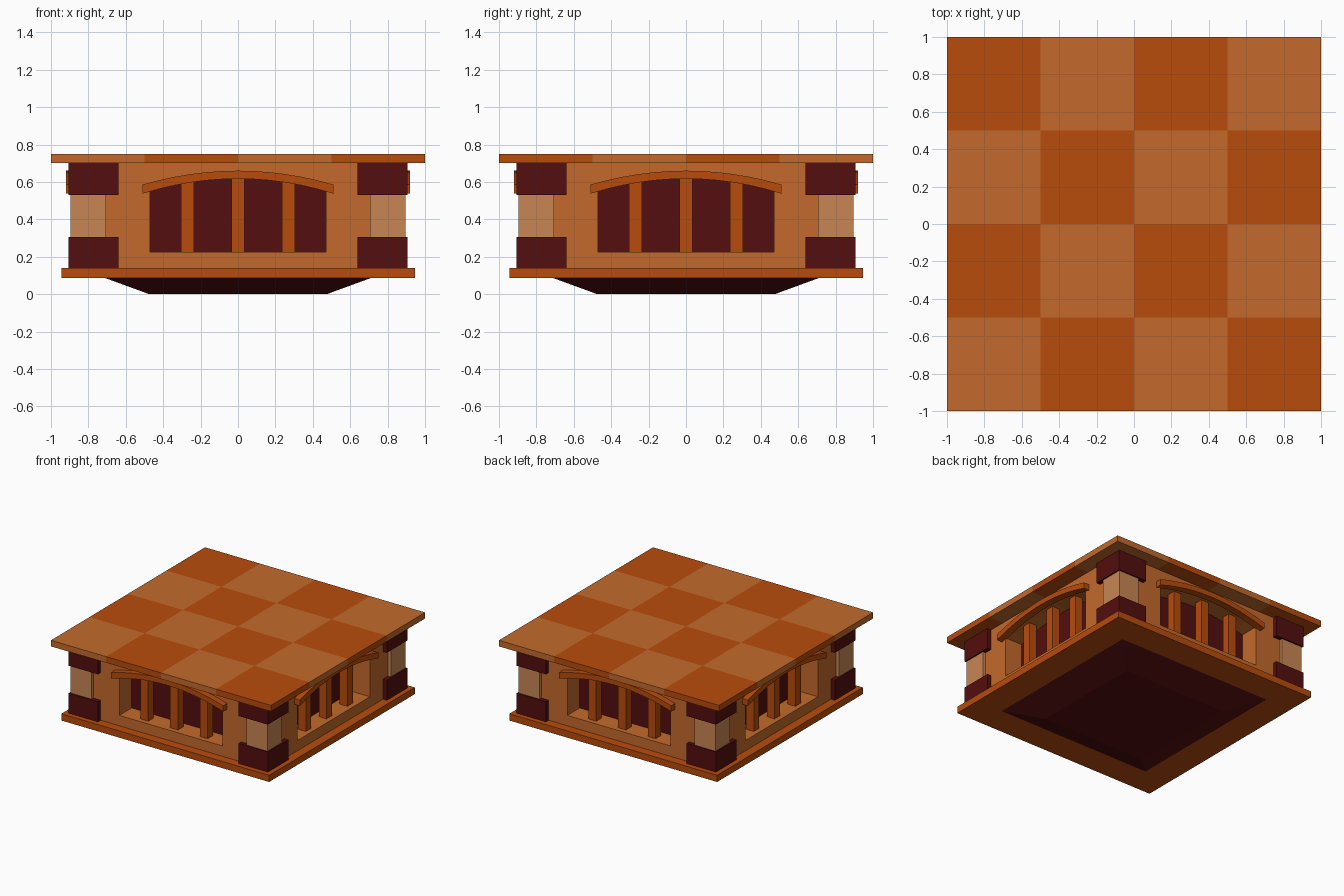
import bpy, bmesh, math
from mathutils import Matrix

if "Cube" in bpy.data.objects:
    bpy.data.objects.remove(bpy.data.objects["Cube"])


def material(name, rgb):
    lin = [((c / 255 + 0.055) / 1.055) ** 2.4 if c > 10 else c / 255 / 12.92 for c in rgb]
    m = bpy.data.materials.new(name)
    m.diffuse_color = (*lin, 1)
    m.use_nodes = True
    m.node_tree.nodes["Principled BSDF"].inputs["Base Color"].default_value = m.diffuse_color
    return m


LIGHT = material("light orange", (196, 106, 44))
ORANGE = material("deep orange", (184, 76, 12))
RED = material("dark red", (84, 14, 14))
TAN = material("tan", (200, 134, 84))


def finish(name, bm, mats):
    bmesh.ops.recalc_face_normals(bm, faces=bm.faces)
    me = bpy.data.meshes.new(name)
    bm.to_mesh(me)
    bm.free()
    for m in mats:
        me.materials.append(m)
    ob = bpy.data.objects.new(name, me)
    bpy.context.collection.objects.link(ob)
    return ob


def box(name, lo, hi, mat, rot=0):
    bm = bmesh.new()
    bmesh.ops.create_cube(bm, size=1)
    for v in bm.verts:
        v.co = [(a + b) / 2 + c * (b - a) for a, b, c in zip(lo, hi, v.co)]
    bm.transform(Matrix.Rotation(rot, 4, 'Z'))
    return finish(name, bm, [mat])


def prism(name, loops, y0, y1, mat, rot):
    """Extrude x-z outlines (the first one outer, the rest holes) from y0 to y1."""
    bm = bmesh.new()
    edges = []
    for pts in loops:
        vs = [bm.verts.new((x, y0, z)) for x, z in pts]
        edges += [bm.edges.new((vs[i - 1], vs[i])) for i in range(len(vs))]
    bmesh.ops.triangle_fill(bm, use_beauty=True, edges=edges)
    bmesh.ops.dissolve_degenerate(bm, dist=1e-6, edges=bm.edges)
    ext = bmesh.ops.extrude_face_region(bm, geom=bm.faces[:], use_keep_orig=True)
    for v in ext["geom"]:
        if isinstance(v, bmesh.types.BMVert):
            v.co.y = y1
    bm.transform(Matrix.Rotation(rot, 4, 'Z'))
    return finish(name, bm, [mat])


def arc(half, mid, drop, n=12):
    xs = [half - 2 * half * i / n for i in range(n + 1)]
    return [(x, mid - drop * (x / 0.51) ** 2) for x in xs]


# checkered top slab
bm = bmesh.new()
bmesh.ops.create_grid(bm, x_segments=4, y_segments=4, size=1)
ext = bmesh.ops.extrude_face_region(bm, geom=bm.faces[:], use_keep_orig=True)
for v in bm.verts:
    v.co.z = 0.70
for g in ext["geom"]:
    if isinstance(g, bmesh.types.BMVert):
        g.co.z = 0.75
for f in bm.faces:
    c = f.calc_center_median() * 0.99
    f.material_index = (math.floor(c.x * 2) + math.floor(c.y * 2)) % 2
finish("checkered_top", bm, [LIGHT, ORANGE])

# base slab, tapered foot and dark core behind the windows
box("base_slab", (-0.945, -0.945, 0.085), (0.945, 0.945, 0.14), ORANGE)
bm = bmesh.new()
bmesh.ops.create_cube(bm, size=1)
for v in bm.verts:
    h = 0.71 if v.co.z > 0 else 0.475
    v.co = (math.copysign(h, v.co.x), math.copysign(h, v.co.y), 0.086 if v.co.z > 0 else 0)
finish("tapered_foot", bm, [RED])
box("dark_core", (-0.71, -0.71, 0.14), (0.71, 0.71, 0.70), RED)

for k, side in enumerate(("front", "right", "back", "left")):
    r = k * math.pi / 2
    # wall with an arched opening
    outer = [(-0.71, 0.14), (0.71, 0.14), (0.71, 0.70), (-0.71, 0.70)]
    hole = [(-0.47, 0.225), (0.47, 0.225)] + arc(0.47, 0.625, 0.08)
    prism(side + "_wall", [outer, hole], -0.87, -0.705, LIGHT, r)
    # curved hood over the opening
    hood = arc(0.51, 0.66, 0.074) + arc(0.51, 0.617, 0.08)[::-1]
    prism(side + "_hood", [hood], -0.92, -0.86, ORANGE, r)
    # window posts
    for x in (-0.27, 0, 0.27):
        box(side + "_post", (x - 0.035, -0.83, 0.225), (x + 0.035, -0.76, 0.622 - 0.29 * x * x),
            ORANGE, r)
    # corner pillar with lower and upper blocks
    box(side + "_pillar", (0.705, -0.895, 0.30), (0.895, -0.705, 0.535), TAN, r)
    for z0, z1 in ((0.14, 0.305), (0.53, 0.70)):
        box(side + "_corner_block", (0.64, -0.905, z0), (0.905, -0.64, z1), RED, r)
